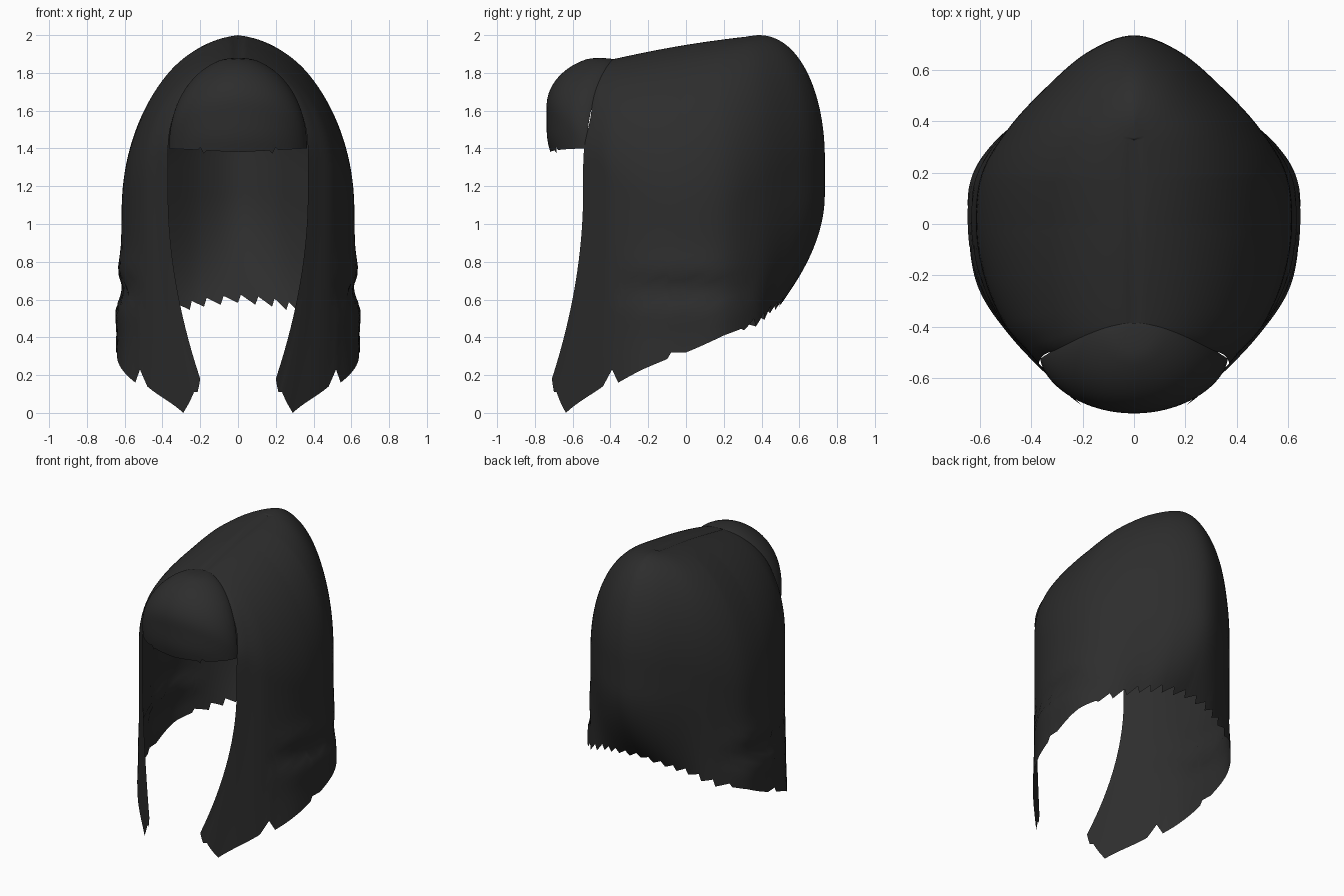
import bpy, bmesh, math

if "Cube" in bpy.data.objects:
    bpy.data.objects.remove(bpy.data.objects["Cube"])

black = bpy.data.materials.new("soft_black_hair")
black.diffuse_color = (0.026, 0.026, 0.026, 1)
black.use_nodes = True
black.node_tree.nodes["Principled BSDF"].inputs["Base Color"].default_value = black.diffuse_color


def sheet(name, point, cols, rows):
    """Grid surface from point(column, v), with v running from root to hem."""
    bm = bmesh.new()
    g = [[bm.verts.new(point(i, j / rows)) for j in range(rows + 1)]
         for i in range(cols + 1)]
    for i in range(cols):
        for j in range(rows):
            bm.faces.new((g[i][j], g[i][j + 1], g[i + 1][j + 1], g[i + 1][j]))
    bmesh.ops.remove_doubles(bm, verts=bm.verts, dist=0.0005)
    me = bpy.data.meshes.new(name)
    bm.to_mesh(me)
    bm.free()
    me.materials.append(black)
    ob = bpy.data.objects.new(name, me)
    bpy.context.collection.objects.link(ob)
    bpy.context.view_layer.objects.active = ob
    ob.select_set(True)
    bpy.ops.object.shade_smooth_by_angle(angle=math.radians(50))
    ob.select_set(False)


def dome(t, power=0.5):
    t = min(max(t, 0), 1)
    return (1 - (1 - t) ** 2) ** power


# Locks from front edge to back centre:
# outline x, y | parting y | dome depth | hem x, y
LOCKS = [
    (.37, -.545, -.40, .48, .20, -.71),
    (.42, -.49, -.37, .52, .29, -.635),
    (.505, -.39, -.30, .65, .48, -.44),
    (.58, -.22, -.17, .78, .61, -.24),
    (.615, -.02, .00, .87, .645, .00),
    (.595, .19, .18, .90, .625, .20),
    (.495, .365, .30, .80, .49, .37),
    (.35, .525, .35, .70, .33, .45),
    (.18, .67, .37, .65, .18, .505),
    (0, .735, .38, .65, 0, .52)]
# Hem height along the same locks, with the notch near the front
HEM = [(0, .18), (.25, .11), (.5, .11), (1, 0), (2, .14), (2.25, .23),
       (2.417, .16), (3, .225), (3.583, .285), (3.667, .32), (4, .32),
       (5, .41), (6, .48), (7, .55), (8, .585), (9, .605)]


def lock(s):
    """Catmull-Rom blend of the lock table, mirrored past the back centre."""
    i = min(int(s), 8)
    t = s - i
    back = LOCKS[8]
    ext = LOCKS + [(-back[0], back[1], back[2], back[3], -back[4], back[5])]
    a, b, c, d = (ext[max(k, 0)] for k in (i - 1, i, i + 1, i + 2))
    return [0.5 * (2 * q + (r - p) * t + (2 * p - 5 * q + 4 * r - w) * t * t
            + (3 * q - p - 3 * r + w) * t ** 3) for p, q, r, w in zip(a, b, c, d)]


def hem(s):
    for (s0, z0), (s1, z1) in zip(HEM, HEM[1:]):
        if s <= s1:
            return z0 + (z1 - z0) * (s - s0) / (s1 - s0)
    return HEM[-1][1]


PER = 12


# Main fall of hair around sides and back
def fall(i, v):
    s = i / PER
    sign = 1
    if s > 9:
        s, sign = 18 - s, -1
    fx, fy, py, depth, bx, by = lock(s)
    k = min(max((py + .4) / .78, 0), 1)
    top = 1.87 + .13 * k + .012 * math.sin(math.pi * k)
    low = hem(s)
    if s > 5.5:                       # ragged teeth along the back hem
        low += .045 * ((i % 6) / 5 - .5)
    z = top + (low - top) * v * v
    r = dome((top - z) / depth, .5 - .04 * min(1, max(0, s - 4)))
    b = min(max((1.15 - z) / (1.15 - hem(s)), 0), 1.05) ** 1.9
    x = (fx + (bx - fx) * b) * r
    bend = 1 + .8 * max(0, 1 - s / 3)  # front edge sweeps sideways first
    y = py + (fy + (by - fy) * b - py) * r ** bend
    y += .022 * max(0, 1 - s / 2) * math.exp(-((z - 1.55) / .13) ** 2)
    if 2 < s < 6:                     # soft pinch above the side ends
        w = math.sin(math.pi * (s - 2) / 4)
        x += w * (.012 * math.exp(-((z - .77) / .07) ** 2)
                  - .025 * math.exp(-((z - .65) / .045) ** 2)
                  + .015 * math.exp(-((z - .53) / .08) ** 2))
    if v == 0 and s < 6.5:            # sunken parting
        z -= .01
    return (sign * x, y, z)


sheet("hair_fall", fall, 18 * PER, 48)


# Rounded fringe over the forehead
def fringe(i, v):
    a = math.radians(-90 + 180 * i / 60)
    c = max(math.cos(a), 0)
    top = 1.873 + .022 * min(1, v * 5) * c
    low = 1.38 + .02 * abs(math.sin(a))
    if i in (20, 40):                 # small pointed ends
        low -= .018
    if i in (19, 41):
        low += .015
    z = top + (low - top) * v * v
    r = dome((top - z) / (.47 - .2 * c))
    curl = .02 * c * max(0, (1.5 - z) / .12) ** 2
    y = -.385 - .14 * r ** (1 + .8 * (1 - c)) - .213 * c ** 1.2 * r + curl
    return (.365 * math.sin(a) * r, y, z)


sheet("hair_fringe", fringe, 60, 24)
